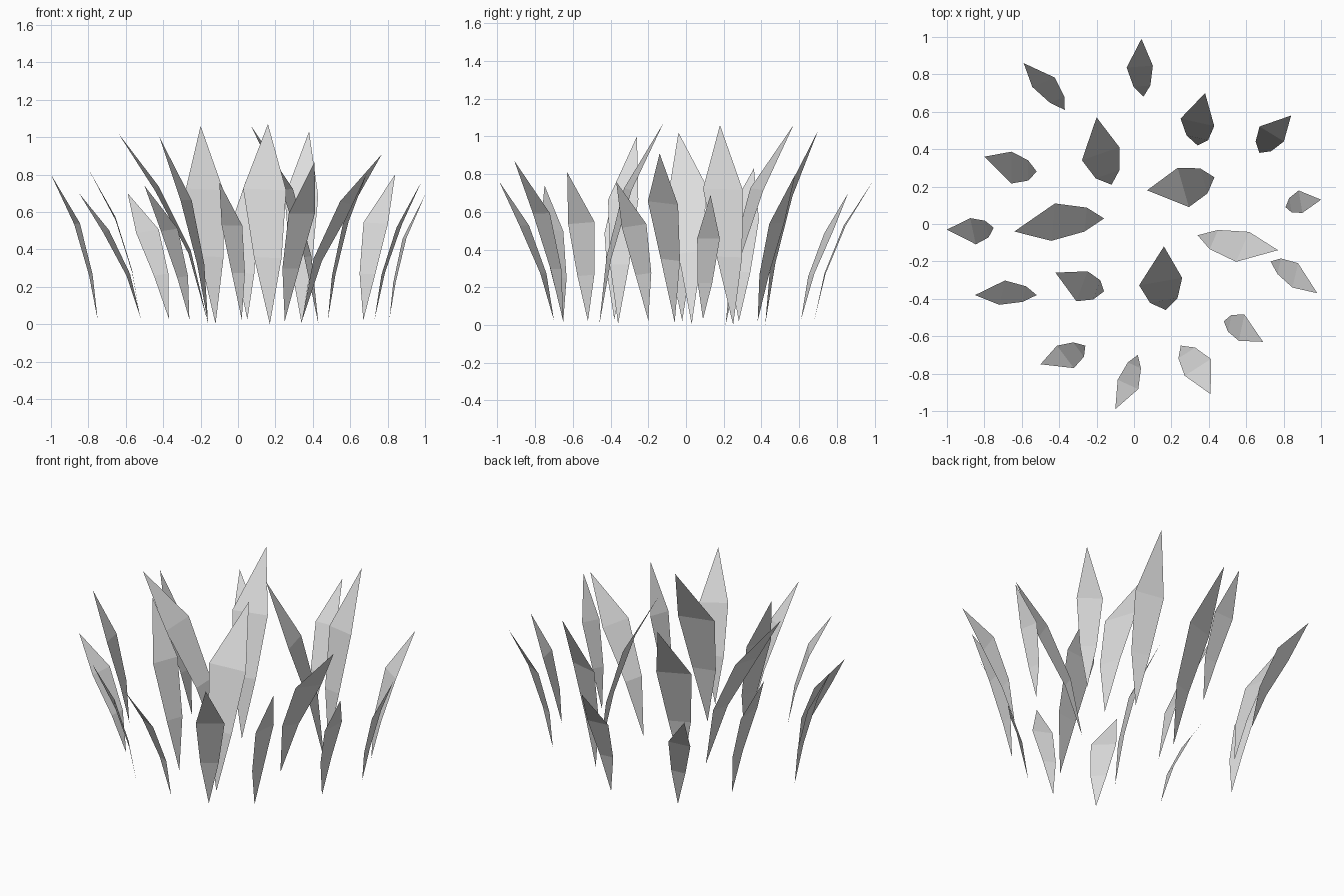
import bpy
import bmesh
from mathutils import Vector

default_cube = bpy.data.objects.get("Cube")
if default_cube:
    bpy.data.objects.remove(default_cube, do_unlink=True)


def make_material(name, colour):
    material = bpy.data.materials.new(name)
    material.use_nodes = True
    material.diffuse_color = colour
    material.node_tree.nodes["Principled BSDF"].inputs["Base Color"].default_value = colour
    return material


pale_grey = make_material("pale_grey", (0.72, 0.72, 0.72, 1))


def make_blade(name, root, tip, width):
    """Bent leaf: pointed root, narrow lower pair, wide upper pair, pointed tip."""
    lean = Vector((tip.x - root.x, tip.y - root.y, 0))
    slope = lean.length / tip.z
    # Keep the cross direction square to the blade's axis
    half = Vector((width.x, width.y, -width.dot(lean) / tip.z)) / 2

    def centre(reach, rise):
        return root + lean * reach + Vector((0, 0, tip.z * rise))

    # The leaf bulges a little towards its width direction
    low = centre(0.05 + 0.33 * slope, 0.24 + 0.29 * slope) + width * 0.04
    high = centre(0.23 + 0.72 * slope, 0.6 + 0.23 * slope) + width * 0.1
    # Shorter blades start slightly above the ground
    lift = Vector((0, 0, 0.08 * (1.07 - tip.z)))

    bm = bmesh.new()
    bottom, top = bm.verts.new(root + lift), bm.verts.new(tip)
    low_a, low_b = [bm.verts.new(low + half * s * 0.64) for s in (-1, 1)]
    high_a, high_b = [bm.verts.new(high + half * s) for s in (-1, 1)]
    bm.faces.new((bottom, low_b, low_a))
    bm.faces.new((low_a, low_b, high_b, high_a))
    bm.faces.new((high_a, high_b, top))

    # Point the leaf's upper side outward
    bm.normal_update()
    if sum(face.normal.z for face in bm.faces) < 0:
        bmesh.ops.reverse_faces(bm, faces=bm.faces[:])
    mesh = bpy.data.meshes.new(name)
    bm.to_mesh(mesh)
    bm.free()
    mesh.materials.append(pale_grey)
    blade = bpy.data.objects.new(name, mesh)
    bpy.context.collection.objects.link(blade)


# Each blade in hundredths: root x y, tip x y z, width direction x y
blades = [
    # Back of the clump
    (-37, 61, -59, 86, 70, 12, 5),
    (5, 68, 4, 99, 76, -14, -1),
    (34, 42, 38, 70, 103, -18, 4),
    (67, 38, 84, 58, 80, -13, 8),
    (-12, 21, -20, 57, 106, -20, -7),
    # Middle of the clump
    (-52, 28, -80, 36, 83, 0, -17),
    (43, 25, 7, 18, 106, 6, -21),
    (-75, -2, -100, -3, 80, 3, -14),
    (-16, 3, -64, -4, 102, 2, 20),
    (81, 9, 100, 13, 69, -2, 12),
    (34, -6, 77, -14, 91, -7, -16),
    (17, -46, 16, -12, 107, -23, -4),
    (-16, -36, -42, -26, 100, -6, -16),
    # Front of the clump
    (-52, -38, -85, -38, 70, 3, 13),
    (73, -20, 98, -37, 76, 3, 13),
    (-26, -65, -50, -75, 74, 9, -12),
    (2, -70, -10, -99, 76, 11, -5),
    (25, -65, 41, -91, 87, 14, 9),
    (48, -52, 69, -63, 81, 3, 14),
]

for number, (rx, ry, tx, ty, tz, wx, wy) in enumerate(blades, 1):
    make_blade(
        f"grass_blade_{number}",
        Vector((rx, ry, 0)) / 100,
        Vector((tx, ty, tz)) / 100,
        Vector((wx, wy, 0)) / 100,
    )
